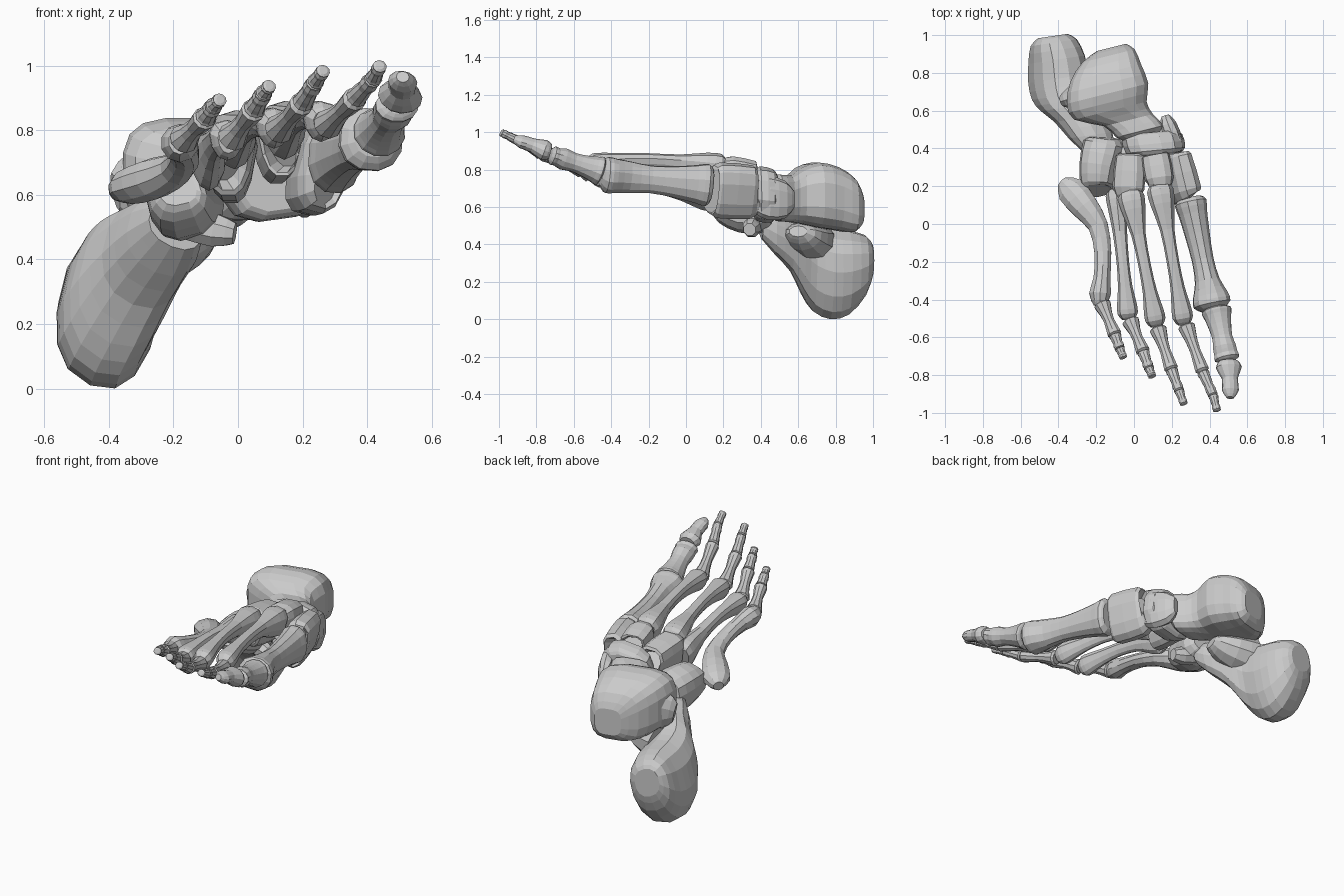
import bpy, bmesh, math
from mathutils import Vector


def spline(a, b, c, d, t):
    """Catmull-Rom blend between b and c."""
    return 0.5 * (2*b + (c-a)*t + (2*a-5*b+4*c-d)*t*t + (3*b-a-3*c+d)*t**3)


def bone(name, rows, sides=12, roll=0, square=1.0, taper=0.0, sub=2, axis=None, lean=None):
    """Loft of rounded rings; each row is x, y, z, half width, half height.
    axis fixes the ring direction, lean tips the height axis sideways independent of roll."""
    ext = [rows[0]] + list(rows) + [rows[-1]]
    dense = []
    for i in range(len(rows) - 1):
        for s in range(sub):
            dense.append([spline(*(ext[i+k][j] for k in range(4)), s/sub) for j in range(5)])
    dense.append(list(rows[-1]))
    pts = [Vector(r[:3]) for r in dense]
    bm = bmesh.new()
    rings = []
    roll = math.radians(roll)
    for i, r in enumerate(dense):
        tan = Vector(axis) if axis else pts[min(i+1, len(pts)-1)] - pts[max(i-1, 0)]
        tan.normalize()
        up = (Vector((0, 0, 1)) - tan * tan.z).normalized()
        side = up.cross(tan)
        u = side*math.cos(roll) + up*math.sin(roll)
        v = up*math.cos(roll) - side*math.sin(roll) if lean is None else up + side*lean
        ring = []
        for k in range(sides):
            a = 2*math.pi*(k+0.5)/sides
            c, s = math.cos(a), math.sin(a)
            c = math.copysign(abs(c)**square, c)
            s = math.copysign(abs(s)**square, s)
            ring.append(bm.verts.new(pts[i] + u*c*r[3]*(1+taper*s) + v*s*r[4]))
        rings.append(ring)
    for p, q in zip(rings, rings[1:]):
        for k in range(sides):
            n = (k+1) % sides
            bm.faces.new((p[k], p[n], q[n], q[k]))
    bm.faces.new(rings[0])
    bm.faces.new(rings[-1])
    bmesh.ops.recalc_face_normals(bm, faces=bm.faces)
    me = bpy.data.meshes.new(name)
    bm.to_mesh(me)
    bm.free()
    ob = bpy.data.objects.new(name, me)
    bpy.context.collection.objects.link(ob)
    return ob


def long_bone(name, a, b, base, shaft, head, bow=0.0, **kw):
    """Flared base, thin shaft, knobbed head; each size is (half width, half height)."""
    prof = [(0, base, .75), (.04, base, 1), (.14, base, .9), (.32, shaft, 1.15), (.55, shaft, 1),
            (.74, shaft, 1.15), (.87, head, .95), (.95, head, 1), (1, head, .6)]
    a, b = Vector(a), Vector(b)
    rows = []
    for t, size, k in prof:
        p = a.lerp(b, t) + Vector((0, 0, bow*math.sin(math.pi*t)))
        rows.append((*p, size[0]*k, size[1]*k))
    return bone(name, rows, **kw)


# Heel bone with its inner shelf
bone("heel_bone", [
    (-.43, .995, .32, .08, .08), (-.425, .96, .29, .125, .15), (-.41, .87, .25, .15, .215),
    (-.40, .77, .245, .16, .235), (-.385, .68, .28, .155, .23), (-.345, .62, .34, .15, .20),
    (-.29, .56, .41, .135, .15), (-.23, .47, .47, .12, .11), (-.19, .40, .51, .09, .07)],
    sides=14, roll=-22, square=.85, axis=(.15, -1, 0), lean=.25)
bone("heel_shelf", [
    (-.32, .68, .42, .12, .12), (-.21, .65, .43, .12, .10), (-.12, .61, .46, .09, .06),
    (-.08, .60, .47, .05, .03)], sides=10)

# Ankle bone with side process
bone("ankle_bone", [
    (-.12, .935, .59, .08, .08), (-.135, .89, .61, .145, .145), (-.15, .80, .645, .195, .17),
    (-.14, .69, .665, .225, .175), (-.125, .60, .66, .20, .15), (-.03, .55, .645, .135, .125),
    (.03, .49, .65, .13, .125), (.04, .45, .65, .08, .08)],
    sides=16, square=.6, axis=(.25, -1, 0))
bone("ankle_side_process", [
    (-.20, .70, .62, .12, .14), (-.32, .67, .62, .07, .12), (-.38, .65, .61, .03, .06)], sides=10)

# Midfoot block bones
bone("boat_bone", [
    (.09, .485, .66, .12, .11), (.095, .46, .66, .16, .14), (.115, .39, .67, .155, .145),
    (.12, .365, .67, .12, .12)], square=.75, roll=8, axis=(.1, -1, 0))
bone("boat_bone_knob", [
    (.165, .575, .64, .02, .05), (.18, .53, .64, .045, .10), (.215, .44, .65, .045, .12),
    (.225, .38, .66, .03, .10)], sides=10, square=.8, axis=(.3, -1, 0))
bone("inner_wedge_bone", [
    (.22, .375, .68, .05, .11), (.225, .35, .68, .07, .145), (.27, .17, .69, .08, .15),
    (.285, .14, .69, .06, .12)], square=.75, roll=-15)
bone("middle_wedge_bone", [
    (.11, .37, .74, .05, .09), (.115, .35, .74, .068, .11), (.135, .23, .765, .07, .11),
    (.135, .21, .765, .05, .09)], square=.7, taper=.3)
bone("outer_wedge_bone", [
    (-.02, .375, .69, .05, .09), (-.02, .35, .69, .072, .12), (-.03, .18, .715, .078, .12),
    (-.03, .155, .715, .05, .09)], square=.7, taper=.3)
bone("cube_bone", [
    (-.15, .455, .58, .07, .08), (-.155, .42, .58, .11, .115), (-.18, .30, .59, .105, .125),
    (-.19, .20, .61, .09, .095), (-.19, .175, .62, .06, .06)], square=.75, roll=15)
bone("cube_bone_ridge", [
    (-.16, .37, .51, .05, .05), (-.07, .35, .49, .05, .055), (-.01, .34, .48, .035, .035)], sides=8)

# Metatarsals
long_bone("metatarsal_1", (.295, .135, .715), (.42, -.455, .775), (.085, .115), (.058, .075),
          (.10, .098), square=.9, roll=-5)
mids = [((.135, .20, .79), (.265, -.53, .82), .068),
        ((-.02, .165, .76), (.12, -.54, .80), .068),
        ((-.095, .17, .69), (-.03, -.505, .765), .055)]
for i, (a, b, w) in enumerate(mids):
    long_bone(f"metatarsal_{i+2}", a, b, (w, .09), (.032, .042), (.052, .062),
              bow=.04, sides=10, taper=.25, square=.9)
bone("metatarsal_5", [
    (-.38, .225, .61, .03, .03), (-.335, .18, .625, .08, .055), (-.26, .09, .65, .075, .065),
    (-.19, -.01, .68, .055, .05), (-.165, -.15, .715, .047, .042), (-.17, -.29, .745, .047, .05),
    (-.18, -.37, .76, .06, .06), (-.18, -.43, .765, .035, .04)], sides=10)

# Big toe
long_bone("toe_1_near", (.435, -.45, .79), (.495, -.725, .88), (.082, .08), (.055, .052), (.068, .052))
bone("toe_1_tip", [
    (.50, -.725, .895, .05, .04), (.502, -.76, .905, .07, .055), (.508, -.82, .93, .042, .038),
    (.51, -.88, .95, .046, .035), (.51, -.92, .965, .02, .018)], roll=-15)

# Four small toes: three bones between successive joints
toes = [[(.275, -.535, .815), (.365, -.785, .90), (.42, -.91, .96), (.44, -.99, 1.0)],
        [(.125, -.55, .80), (.20, -.775, .885), (.24, -.885, .95), (.265, -.955, .985)],
        [(-.02, -.51, .775), (.05, -.68, .865), (.08, -.765, .915), (.098, -.81, .938)],
        [(-.17, -.42, .77), (-.10, -.59, .84), (-.075, -.66, .875), (-.055, -.71, .895)]]
for n, joints in enumerate(toes):
    for part, r, a, b in zip(("near", "middle", "tip"), (.047, .034, .027), joints, joints[1:]):
        s = r * (.62 if part == "near" else .75)
        long_bone(f"toe_{n+2}_{part}", a, b, (r, r), (s, s), (r*.82, r*.78), sides=10, sub=1)
